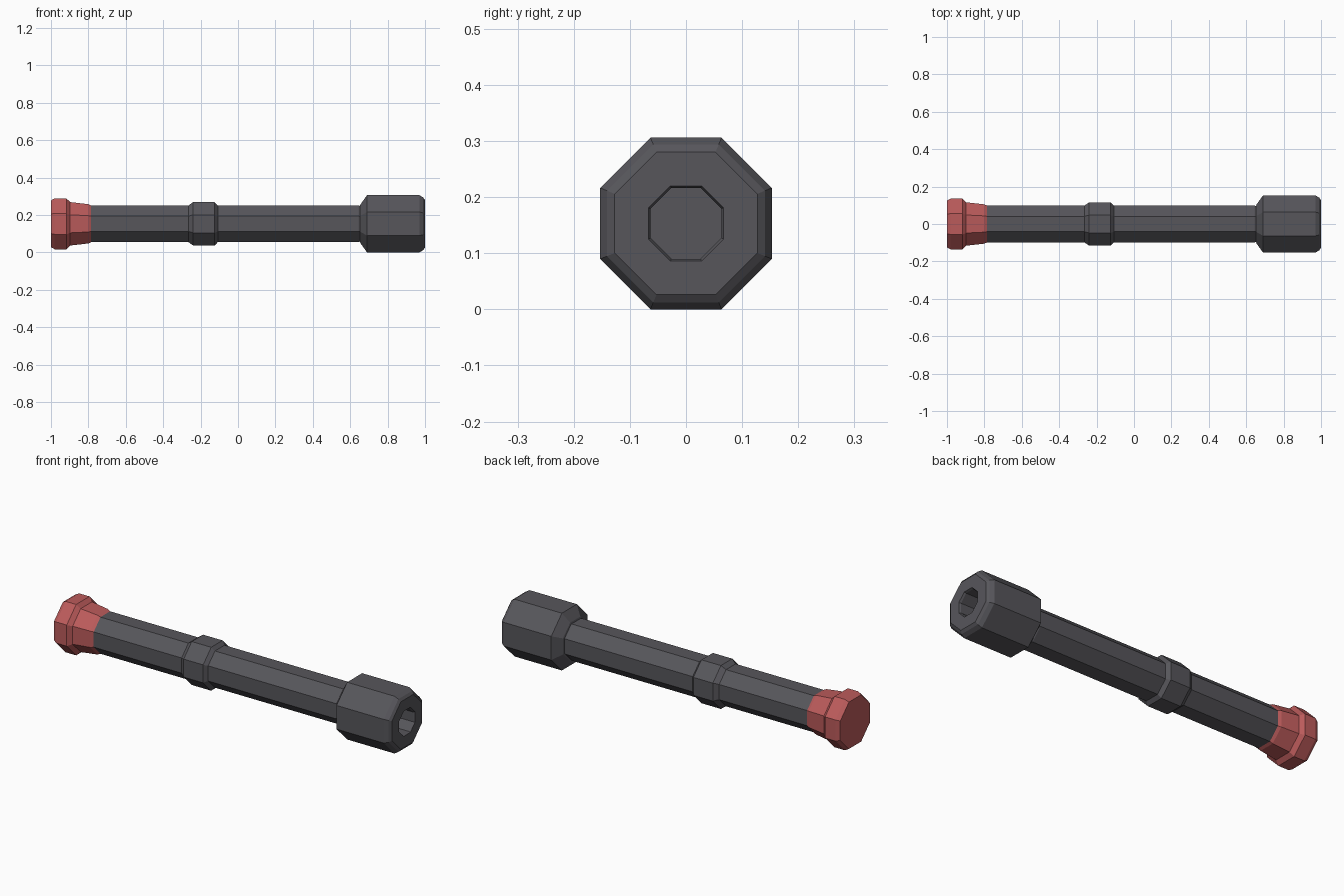
import bpy, bmesh, math

if "Cube" in bpy.data.objects:
    bpy.data.objects.remove(bpy.data.objects["Cube"])

AXIS_Z = 0.153
SIDES = 8


def material(name, rgb):
    m = bpy.data.materials.new(name)
    m.diffuse_color = (*rgb, 1.0)
    m.use_nodes = True
    m.node_tree.nodes["Principled BSDF"].inputs["Base Color"].default_value = m.diffuse_color
    return m


GREY = material("dark grey", (0.095, 0.093, 0.105))
RED = material("dull red", (0.50, 0.105, 0.105))


def octagon_lathe(name, profile, mat):
    """Octagonal body along x from (x, flat-to-centre distance) points, capped at both ends."""
    bm = bmesh.new()
    rings = []
    for x, apothem in profile:
        r = apothem / math.cos(math.pi / SIDES)
        ring = []
        for i in range(SIDES):
            a = (i + 0.5) * 2 * math.pi / SIDES
            ring.append(bm.verts.new((x, r * math.cos(a), AXIS_Z + r * math.sin(a))))
        rings.append(ring)
    for a, b in zip(rings, rings[1:]):
        for i in range(SIDES):
            j = (i + 1) % SIDES
            bm.faces.new((a[i], b[i], b[j], a[j]))
    bm.faces.new(rings[0])
    bm.faces.new(rings[-1][::-1])
    bmesh.ops.recalc_face_normals(bm, faces=bm.faces)
    mesh = bpy.data.meshes.new(name)
    bm.to_mesh(mesh)
    bm.free()
    mesh.materials.append(mat)
    ob = bpy.data.objects.new(name, mesh)
    bpy.context.collection.objects.link(ob)
    return ob


# Flared end cap
octagon_lathe("end_cap", [(-1.0, 0.125), (-0.98, 0.136), (-0.918, 0.136), (-0.897, 0.116),
                          (-0.80, 0.105), (-0.785, 0.098)], RED)

# Long tube with its raised collar
octagon_lathe("tube", [(-0.785, 0.098), (-0.265, 0.098), (-0.24, 0.116), (-0.125, 0.116),
                       (-0.108, 0.098), (0.645, 0.098), (0.655, 0.094)], GREY)

# Heavy head, chamfered at both ends, with a recessed socket
octagon_lathe("head", [(0.652, 0.094), (0.655, 0.104), (0.69, 0.153), (0.97, 0.153),
                       (0.99, 0.141), (1.0, 0.127), (1.0, 0.067), (0.99, 0.063),
                       (0.85, 0.063)], GREY)
